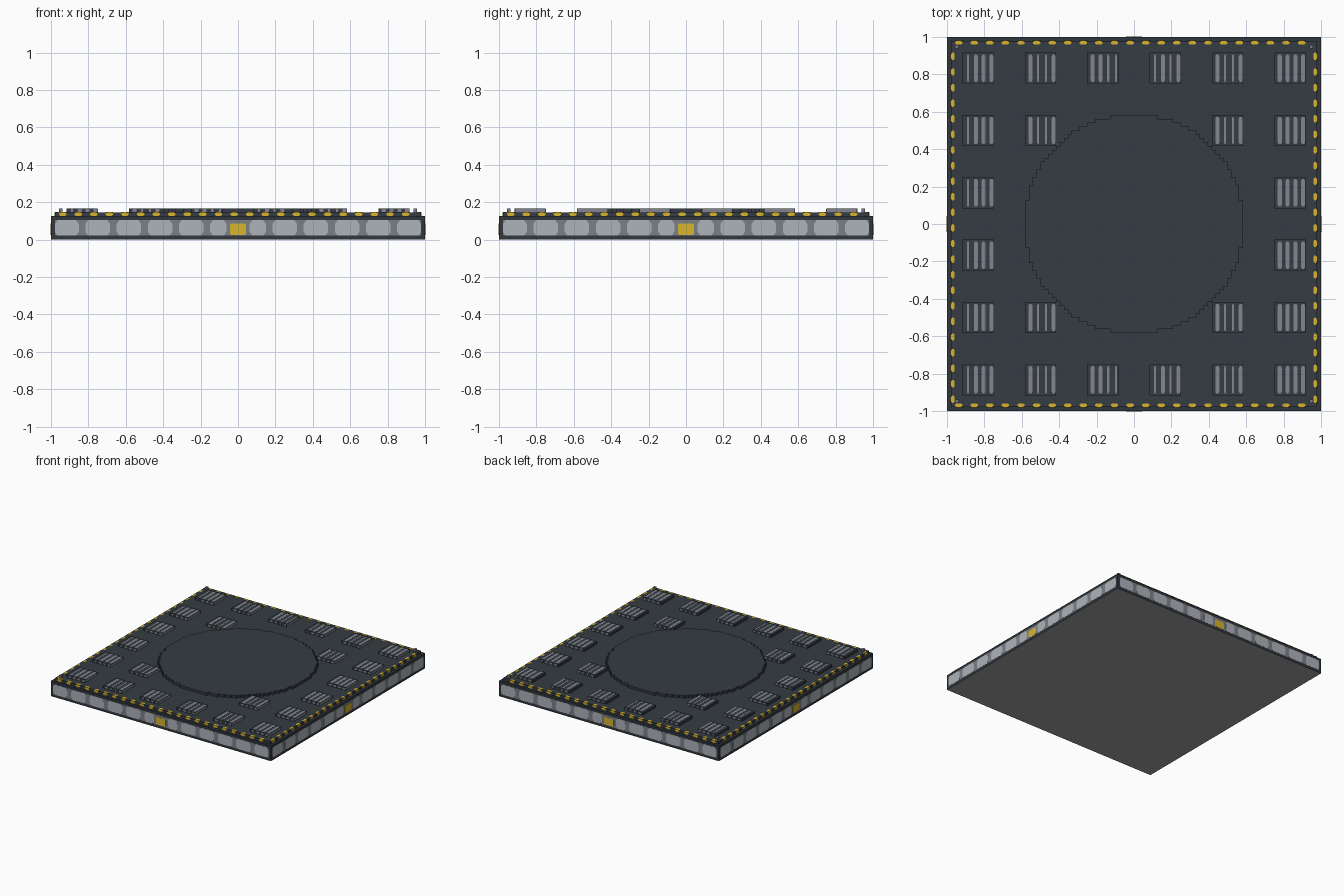
import bpy, bmesh, math
from mathutils import Matrix, Vector

U = 2 / 96  # block size: the tile is 96 blocks wide

cube = bpy.data.objects.get("Cube")
if cube:
    bpy.data.objects.remove(cube, do_unlink=True)


def material(name, hexcode):
    rgb = [int(hexcode[i:i + 2], 16) / 255 for i in (0, 2, 4)]
    lin = [c / 12.92 if c <= 0.04045 else ((c + 0.055) / 1.055) ** 2.4 for c in rgb]
    mat = bpy.data.materials.new(name)
    mat.use_nodes = True
    mat.diffuse_color = (*lin, 1)
    bsdf = next(n for n in mat.node_tree.nodes if n.type == 'BSDF_PRINCIPLED')
    bsdf.inputs["Base Color"].default_value = (*lin, 1)
    return mat


DARK = material("dark slate", "353c43")
EDGE = material("edge slate", "31373e")
MID = material("mid grey", "7a8087")
LIGHT = material("light grey", "aeb4ba")
STRIPE = material("stripe grey", "82878e")
YELLOW = material("marking yellow", "d8b32d")
UNDER = material("underside grey", "a0a0a3")


def add_box(bm, lo, hi):
    lo, hi = Vector(lo) * U, Vector(hi) * U
    size = hi - lo
    bmesh.ops.create_cube(bm, size=1, matrix=Matrix.Translation((lo + hi) / 2)
                          @ Matrix.Diagonal((*size, 1)))


def add_prism(bm, points, direction):
    """Extrude a closed outline along a direction."""
    face = bm.faces.new([bm.verts.new(Vector(p) * U) for p in points])
    out = bmesh.ops.extrude_face_region(bm, geom=[face], use_keep_orig=True)
    moved = [g for g in out["geom"] if isinstance(g, bmesh.types.BMVert)]
    bmesh.ops.translate(bm, verts=moved, vec=Vector(direction) * U)


def clipped(x0, x1, v0, v1, cx, cv):
    """Rectangle outline with its corners cut off."""
    return [(x0 + cx, v0), (x1 - cx, v0), (x1, v0 + cv), (x1, v1 - cv),
            (x1 - cx, v1), (x0 + cx, v1), (x0, v1 - cv), (x0, v0 + cv)]


def finish(name, bm, *mats):
    bmesh.ops.recalc_face_normals(bm, faces=bm.faces)
    mesh = bpy.data.meshes.new(name)
    bm.to_mesh(mesh)
    bm.free()
    for m in mats:
        mesh.materials.append(m)
    obj = bpy.data.objects.new(name, mesh)
    bpy.context.collection.objects.link(obj)
    return obj


def four_sides(bm):
    """Repeat the front-side geometry on the other three sides."""
    source = list(bm.verts) + list(bm.edges) + list(bm.faces)
    for k in (1, 2, 3):
        copy = bmesh.ops.duplicate(bm, geom=source)["geom"]
        bmesh.ops.rotate(bm, verts=[g for g in copy if isinstance(g, bmesh.types.BMVert)],
                         cent=(0, 0, 0), matrix=Matrix.Rotation(k * math.pi / 2, 3, 'Z'))


# Base slab with a lighter underside
bm = bmesh.new()
add_box(bm, (-48, -48, 0), (48, 48, 6))
bm.normal_update()
for f in bm.faces:
    f.material_index = 1 if f.normal.z < -0.5 else 0
finish("base_slab", bm, EDGE, UNDER)

# Raised deck
bm = bmesh.new()
add_box(bm, (-47, -47, 6), (47, 47, 7))
finish("deck", bm, DARK)

# Central disc with a stepped outline
R = 28.2
right = []
for j in range(-28, 28):
    w = math.floor(math.sqrt(R * R - (j + 0.5) ** 2) + 0.5)
    for y in (j, j + 1):
        if len(right) > 1 and right[-1][0] == right[-2][0] == w:
            right.pop()
        if not right or right[-1] != (w, y, 7):
            right.append((w, y, 7))
left = [(-x, y, z) for x, y, z in reversed(right)]
bm = bmesh.new()
add_prism(bm, right + left, (0, 0, 1))
finish("central_disc", bm, DARK)

# Vent pads around the disc, each with four stripes (w wide, n narrow)
# that run down the front, back and left faces
STRIPES = ("nwww", "wnnw", "wwnn", "nwnw", "wnnw", "wwww")
pads, stripes = bmesh.new(), bmesh.new()
for col in range(6):
    for row in range(6):
        border = col in (0, 5) or row in (0, 5)
        if not border and not (col in (1, 4) and row in (1, 4)):
            continue
        x, y = col * 16 - 44, row * 16 - 44
        add_box(pads, (x, y, 7), (x + 8, y + 8, 8))
        add_box(stripes, (x + 7.9, y + 0.2, 7), (x + 8.03, y + 7.8, 7.9))
        for k, kind in enumerate(STRIPES[col]):
            c = x + 1.4 + 2 * k
            h = 0.52 if kind == "w" else 0.27
            add_prism(stripes, [(px, py, 8) for px, py in
                                clipped(c - h, c + h, y + 0.5, y + 7.5, h / 2, 0.4)],
                      (0, 0, 0.04))
            for face_y in (y, y + 8):
                add_box(stripes, (c - h, face_y - 0.03, 7.1), (c + h, face_y + 0.03, 7.9))
finish("vent_pads", pads, DARK)
finish("vent_stripes", stripes, STRIPE)

# Corner studs
bm = bmesh.new()
for sx in (-1, 1):
    for sy in (-1, 1):
        add_box(bm, (sx * 45.5 - 0.5, sy * 45.5 - 0.5, 7), (sx * 45.5 + 0.5, sy * 45.5 + 0.5, 8))
finish("corner_studs", bm, MID)

# Dashed yellow border: plates on the deck rim and on its sides
bm = bmesh.new()
for c in range(-45, 46, 4):
    for s in (-1, 1):
        rim = clipped(c - 0.95, c + 0.95, s * 46.5 - 0.48, s * 46.5 + 0.48, 0.4, 0.3)
        edge = clipped(c - 0.95, c + 0.95, 6.05, 7, 0.4, 0.3)
        add_prism(bm, [(a, b, 7) for a, b in rim], (0, 0, 0.04))
        add_prism(bm, [(b, a, 7) for a, b in rim], (0, 0, 0.04))
        add_prism(bm, [(a, s * 47, b) for a, b in edge], (0, s * 0.04, 0))
        add_prism(bm, [(s * 47, a, b) for a, b in edge], (s * 0.04, 0, 0))
finish("border_dashes", bm, YELLOW)

# Side bands
bm = bmesh.new()
add_box(bm, (-47, -48.02, 1), (47, -47.9, 5))
four_sides(bm)
finish("side_bands", bm, MID)

# Light side panels with clipped corners
bm = bmesh.new()
for i in range(12):
    x0, x1 = i * 8 - 47.15, i * 8 - 40.85
    x0 = 3 if i == 6 else max(x0, -47)
    x1 = -3 if i == 5 else min(x1, 47)
    add_prism(bm, [(a, -48, b) for a, b in clipped(x0, x1, 1, 5, 0.7, 1)], (0, -0.04, 0))
four_sides(bm)
finish("side_panels", bm, LIGHT)

# Yellow connector mark in the middle of each side
bm = bmesh.new()
add_prism(bm, [(a, -48, b) for a, b in clipped(-2.1, 2.1, 1.2, 4.1, 0.3, 0.4)], (0, -0.06, 0))
four_sides(bm)
finish("side_connectors", bm, YELLOW)
